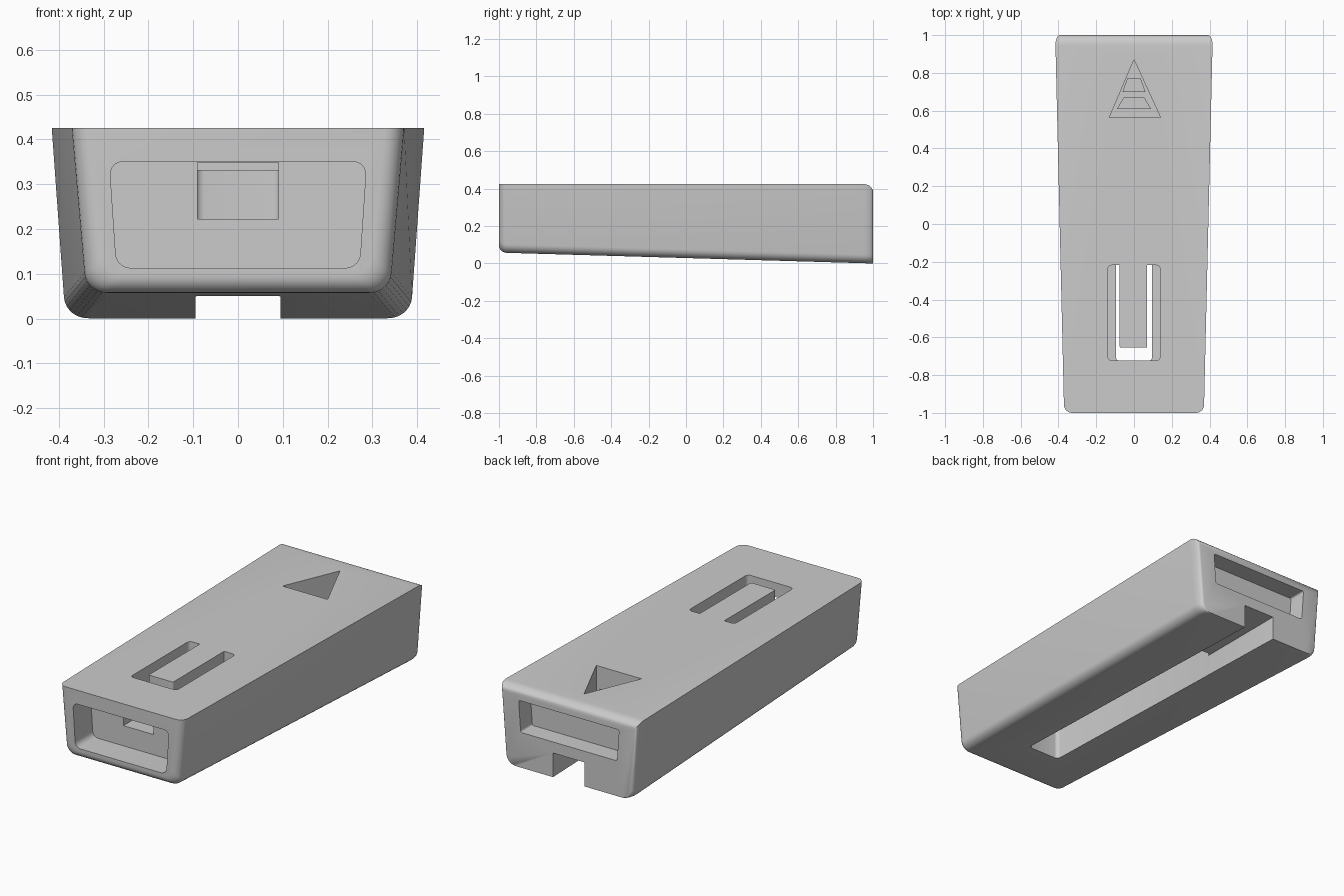
import bpy, bmesh, math

if "Cube" in bpy.data.objects:
    bpy.data.objects.remove(bpy.data.objects["Cube"])

TOP = 0.425


def make_object(name, bm):
    bmesh.ops.recalc_face_normals(bm, faces=bm.faces[:])
    me = bpy.data.meshes.new(name)
    bm.to_mesh(me)
    bm.free()
    ob = bpy.data.objects.new(name, me)
    bpy.context.collection.objects.link(ob)
    return ob


def prism(name, pts, lo, hi, axis):
    """Extrude a 2D outline along y (points x,z) or z (points x,y)."""
    bm = bmesh.new()
    rings = []
    for h in (lo, hi):
        rings.append([bm.verts.new((a, h, b) if axis == 'Y' else (a, b, h)) for a, b in pts])
    n = len(pts)
    for i in range(n):
        j = (i + 1) % n
        bm.faces.new((rings[0][i], rings[0][j], rings[1][j], rings[1][i]))
    bm.faces.new(rings[0])
    bm.faces.new(rings[1])
    return make_object(name, bm)


def rounded(x0, x1, y0, y1, r, taper=0.0, seg=5):
    """Rounded rectangle, its lower edge narrowed by taper on each side."""
    out = []
    for cx, cy, a0 in ((x1 - r, y1 - r, 0), (x0 + r, y1 - r, 90),
                       (x0 + r, y0 + r, 180), (x1 - r, y0 + r, 270)):
        for i in range(seg + 1):
            a = math.radians(a0 + 90 * i / seg)
            px, py = cx + r * math.cos(a), cy + r * math.sin(a)
            k = taper * (y1 - py) / (y1 - y0)
            out.append((px - math.copysign(k, px), py))
    return out


def section(y, side, bottom, top):
    """Open-top tub section at y, inset from the main tapered shape."""
    t = (y + 1) / 2
    wt = 0.37 + 0.047 * t - side
    wb = 0.338 + 0.048 * t - side
    zb = 0.058 * (1 - t) + bottom
    zt = TOP - top
    r = 0.05
    half = [(wt, zt)]
    for i in range(8):
        a = math.radians(5 + 85 * i / 7)
        half.append((wb + 0.004 - r + r * math.cos(a), zb + r - r * math.sin(a)))
    return [(x, y, z) for x, z in half + [(-x, z) for x, z in reversed(half)]]


# Tapered body with rounded front and rear ends
rows = []
for i in range(7):
    a = math.radians(90 * i / 6)
    d = 0.042 * (1 - math.sin(a))
    rows.append(section(-1 + 0.042 * (1 - math.cos(a)), d, d * 0.9, 0))
rows.append(section(0.945, 0, 0, 0))
for i in range(1, 7):
    a = math.radians(90 * i / 6)
    d = 0.04 * (1 - math.cos(a))
    rows.append(section(0.945 + 0.055 * math.sin(a), d * 0.6, 0, d))
bm = bmesh.new()
rings = [[bm.verts.new(p) for p in row] for row in rows]
for a, b in zip(rings, rings[1:]):
    n = len(a)
    for i in range(n):
        j = (i + 1) % n
        bm.faces.new((a[i], a[j], b[j], b[i]))
bm.faces.new(rings[0])
bm.faces.new(rings[-1])
body = make_object("body", bm)


def box(x, z0, z1):
    return [(-x, z0), (x, z0), (x, z1), (-x, z1)]


# Recesses, bore, underside channel, top slot and rear opening
cutters = [
    prism("front_recess_cut", rounded(-0.287, 0.287, 0.113, 0.35, 0.03, 0.016), -1.1, -0.85, 'Y'),
    prism("front_bore_cut", box(0.09, 0.222, 0.348), -0.9, -0.68, 'Y'),
    prism("channel_cut", rounded(-0.095, 0.095, -0.725, 0.5, 0.02), -0.1, 0.33, 'Z'),
    prism("rear_notch_cut", box(0.0945, -0.1, 0.13), 0.4, 1.1, 'Y'),
    prism("top_slot_cut", rounded(-0.138, 0.138, -0.722, -0.218, 0.02), 0.31, 0.5, 'Z'),
    prism("rear_recess_cut", rounded(-0.3, 0.3, 0.19, 0.36, 0.01, 0.012), 0.9, 1.1, 'Y'),
    prism("top_triangle_cut", [(-0.13, 0.565), (0.14, 0.565), (0, 0.87)], 0.24, 0.5, 'Z'),
]
for c in cutters:
    c.hide_render = True
    c.hide_set(True)
    m = body.modifiers.new(c.name, 'BOOLEAN')
    m.operation = 'DIFFERENCE'
    m.solver = 'EXACT'
    m.object = c

# Apply the cuts and remove the helpers
dg = bpy.context.evaluated_depsgraph_get()
cut_mesh = bpy.data.meshes.new_from_object(body.evaluated_get(dg))
body.modifiers.clear()
body.data = cut_mesh
for c in cutters:
    bpy.data.objects.remove(c)

# Spring tongue inside the top slot
tongue = prism("tongue", rounded(-0.076, 0.07, -0.655, -0.21, 0.008), 0.35, TOP, 'Z')

# Stepped ledges in the rear opening
ledges = [prism("rear_ledge_%d" % i, [(-w, y0), (w, y0), (0.6 * w, y1), (-0.6 * w, y1)], 0.235, z, 'Z')
          for i, (w, y0, y1, z) in enumerate([(0.09, 0.61, 0.67, 0.33), (0.06, 0.7, 0.77, 0.29)])]

for ob in [body, tongue] + ledges:
    bpy.ops.object.select_all(action='DESELECT')
    ob.select_set(True)
    bpy.context.view_layer.objects.active = ob
    bpy.ops.object.shade_smooth_by_angle(angle=math.radians(35))
